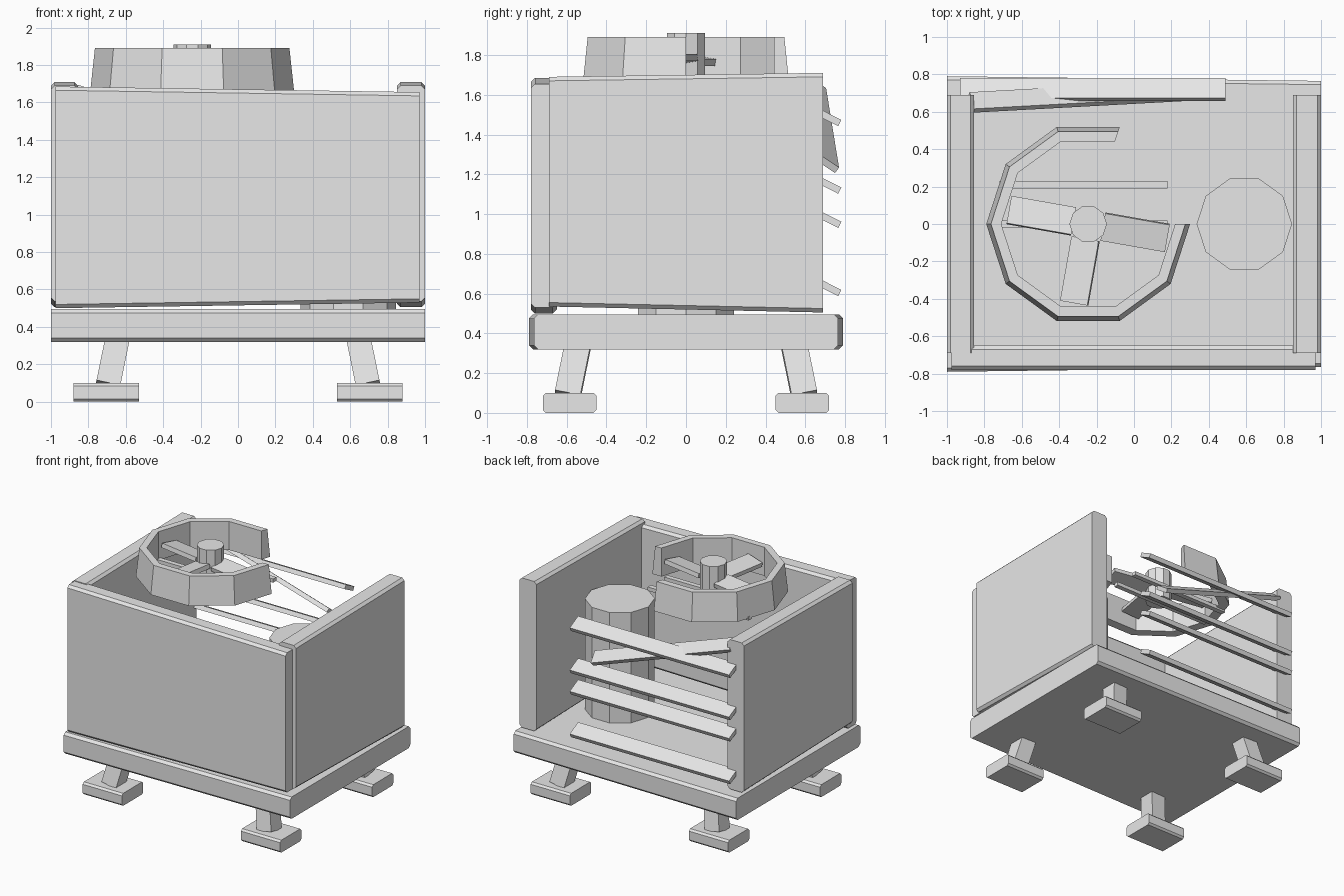
import bpy, bmesh
from math import cos, sin, radians
from mathutils import Vector, Matrix

if "Cube" in bpy.data.objects:
    bpy.data.objects.remove(bpy.data.objects["Cube"], do_unlink=True)

grey = bpy.data.materials.new("light_grey")
grey.use_nodes = True
grey.diffuse_color = (0.8, 0.8, 0.8, 1)
grey.node_tree.nodes["Principled BSDF"].inputs["Base Color"].default_value = (0.8, 0.8, 0.8, 1)


def finish(name, bm, matrix=None):
    bmesh.ops.recalc_face_normals(bm, faces=bm.faces)
    mesh = bpy.data.meshes.new(name)
    bm.to_mesh(mesh)
    bm.free()
    mesh.materials.append(grey)
    ob = bpy.data.objects.new(name, mesh)
    bpy.context.collection.objects.link(ob)
    if matrix:
        ob.matrix_world = matrix
    return ob


def prism(name, profile, axis, lo, hi, bevel=0, along=0, matrix=None):
    """Extrude a flat profile along an axis; chamfer the edges that run along another."""
    bm = bmesh.new()

    def point(p, h):
        co = list(p)
        co.insert(axis, h)
        return bm.verts.new(co)

    rings = [[point(p, h) for p in profile] for h in (lo, hi)]
    for ring in rings:
        bm.faces.new(ring)
    n = len(profile)
    for i in range(n):
        j = (i + 1) % n
        bm.faces.new((rings[0][i], rings[0][j], rings[1][j], rings[1][i]))
    if bevel:
        edges = [e for e in bm.edges
                 if abs((e.verts[0].co - e.verts[1].co).normalized()[along]) > 0.9]
        bmesh.ops.bevel(bm, geom=edges, offset=bevel, segments=1, affect='EDGES')
    return finish(name, bm, matrix)


def rect(w, d):
    return [(-w / 2, -d / 2), (w / 2, -d / 2), (w / 2, d / 2), (-w / 2, d / 2)]


def decagon(r, cx, cy):
    return [(cx + r * cos(radians(36 * i)), cy + r * sin(radians(36 * i))) for i in range(10)]


def bar(name, start, end, width, thick, roll=0, axis_hint=(0, 0, 1)):
    """Rectangular bar between two points, rolled about its own length."""
    a, b = Vector(start), Vector(end)
    u = (b - a).normalized()
    v = Vector(axis_hint).cross(u).normalized()
    w = u.cross(v)
    m = Matrix((u, v, w)).transposed().to_4x4()
    m = Matrix.Translation(a) @ m @ Matrix.Rotation(radians(roll), 4, 'X')
    return prism(name, rect(width, thick), 0, 0, (b - a).length, matrix=m)


# Base tray, slightly narrower at its left end
prism("base_tray", [(-1, -.79), (1, -.765), (1, .765), (-1, .79)], 2, .32, .495, .02, 0)

# Splayed legs on foot pads
for sx, side in ((1, "left"), (-1, "right")):
    for sy, end in ((-1, "front"), (1, "back")):
        bar(f"{end}_{side}_leg", (sx * .695, sy * .595, .09), (sx * .64, sy * .54, .36),
            .13, .13, 0, (0, 1, 0))
        pad = [(sx * .705 + x, sy * .585 + y) for x, y in rect(.35, .27)]
        prism(f"{end}_{side}_foot", pad, 2, 0, .1, .015, 0)

# Casing panels, slightly out of square
prism("front_panel", [(-.975, .5), (.97, .53), (.97, 1.655), (-.975, 1.685)],
      1, -.78, -.65, .02, 0)
side = [(-.69, .535), (.69, .505), (.69, 1.71), (-.69, 1.69)]
prism("left_panel", side, 0, .85, 1, .02, 1)
prism("right_panel", side, 0, -1, -.855, .02, 1)

# Compressor drum
prism("compressor", decagon(.255, .59, 0), 2, .49, 1.385)

# Broken fan shroud: eight of ten segments, wider at the foot
FX = -.245
bm = bmesh.new()
section = [(.545, 1.66), (.52, 1.89), (.465, 1.89), (.465, 1.66)]
rows = []
for i in range(2, 11):
    a = radians(36 * i)
    rows.append([bm.verts.new((FX + r * cos(a), r * sin(a), z)) for r, z in section])
for p, q in zip(rows, rows[1:]):
    for k in range(4):
        l = (k + 1) % 4
        bm.faces.new((p[k], p[l], q[l], q[k]))
bm.faces.new(rows[0])
bm.faces.new(rows[-1])
finish("fan_shroud", bm)

# Fan hub with the three remaining blades
prism("fan_hub", decagon(.1, FX, 0), 2, 1.66, 1.91)
for i, deg in enumerate((170, 260, 350)):
    d = Vector((cos(radians(deg)), sin(radians(deg)), 0))
    c = Vector((FX, 0, 1.775))
    bar(f"fan_blade_{i + 1}", c + d * .08, c + d * .43, .15, .035, 10)

# Fan support bars
for i, y in enumerate((0, .21)):
    bar(f"fan_support_{i + 1}", (-.72, y, 1.66), (.18, y, 1.66), .04, .03)

# Tilted back slats, and one that has come loose
for i, z in enumerate((.63, .973, 1.145, 1.485)):
    bar(f"back_slat_{i + 1}", (-.93, .72, z), (.49, .72, z), .12, .035, -27)
bar("loose_slat", (-.87, .65, 1.65), (.32, .715, 1.25), .11, .035, -35)
